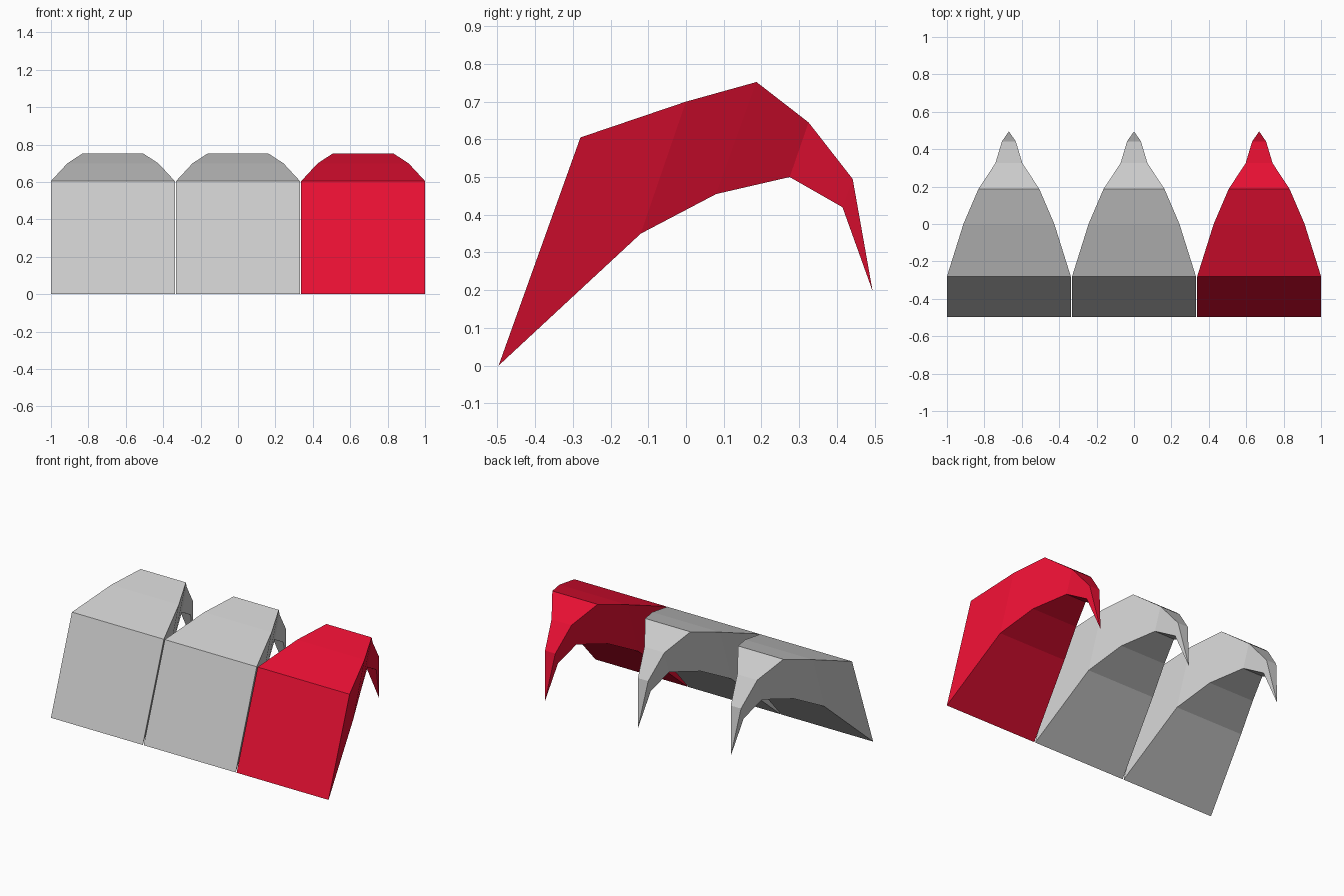
import bpy
import bmesh

if "Cube" in bpy.data.objects:
    bpy.data.objects.remove(bpy.data.objects["Cube"], do_unlink=True)


def make_material(name, colour):
    mat = bpy.data.materials.new(name)
    mat.use_nodes = True
    mat.diffuse_color = (*colour, 1)
    mat.node_tree.nodes["Principled BSDF"].inputs["Base Color"].default_value = (*colour, 1)
    return mat


grey = make_material("light grey", (0.6, 0.6, 0.6))
red = make_material("bright red", (0.8, 0.005, 0.033))

# Cross-sections along the hook: half width, outer (y, z), inner (y, z)
SECTIONS = [
    (0.331, (-0.28, 0.605), (-0.497, 0.0)),
    (0.243, (0.0, 0.70), (-0.12, 0.35)),
    (0.163, (0.187, 0.752), (0.08, 0.455)),
    (0.072, (0.325, 0.645), (0.275, 0.50)),
    (0.037, (0.442, 0.495), (0.415, 0.42)),
]
TIP = (0.0, 0.495, 0.197)


def build_claw(name, x, mat):
    """Loft the tapering sections into a closed hook ending in a point."""
    bm = bmesh.new()
    rings = []
    for half, outer, inner in SECTIONS:
        corners = [(-half, *outer), (half, *outer), (half, *inner), (-half, *inner)]
        rings.append([bm.verts.new(c) for c in corners])
    tip = bm.verts.new(TIP)
    bm.faces.new(rings[0])
    for a, b in zip(rings, rings[1:]):
        for i in range(4):
            j = (i + 1) % 4
            bm.faces.new((a[i], a[j], b[j], b[i]))
    for i in range(4):
        bm.faces.new((rings[-1][i], rings[-1][(i + 1) % 4], tip))
    bmesh.ops.recalc_face_normals(bm, faces=bm.faces)
    mesh = bpy.data.meshes.new(name)
    bm.to_mesh(mesh)
    bm.free()
    mesh.materials.append(mat)
    obj = bpy.data.objects.new(name, mesh)
    obj.location.x = x
    bpy.context.collection.objects.link(obj)


# Row of three claws
for name, x, mat in (("right_claw", -0.669, grey),
                     ("middle_claw", 0.0, grey),
                     ("left_claw", 0.669, red)):
    build_claw(name, x, mat)
